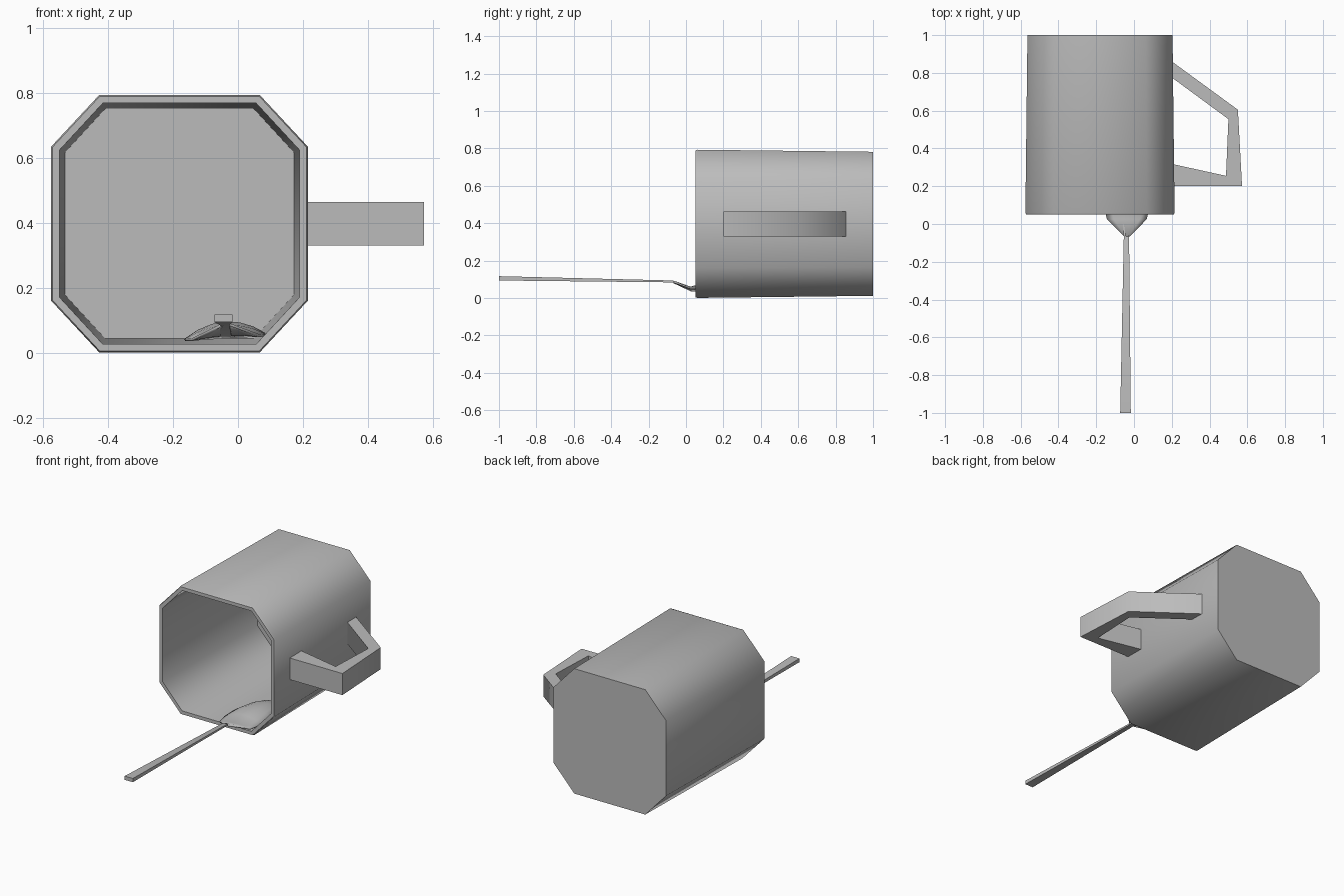
import bpy, bmesh, math

cube = bpy.data.objects.get("Cube")
if cube:
    bpy.data.objects.remove(cube, do_unlink=True)

grey = bpy.data.materials.new("plain grey")
grey.use_nodes = True
colour = (0.5, 0.5, 0.5, 1)
grey.diffuse_color = colour
grey.node_tree.nodes["Principled BSDF"].inputs["Base Color"].default_value = colour


def finish(name, bm, angle=60):
    """Turn a bmesh into a named, smooth shaded object."""
    bmesh.ops.recalc_face_normals(bm, faces=bm.faces)
    mesh = bpy.data.meshes.new(name)
    bm.to_mesh(mesh)
    bm.free()
    obj = bpy.data.objects.new(name, mesh)
    bpy.context.collection.objects.link(obj)
    mesh.materials.append(grey)
    bpy.ops.object.select_all(action='DESELECT')
    obj.select_set(True)
    bpy.context.view_layer.objects.active = obj
    bpy.ops.object.shade_smooth_by_angle(angle=math.radians(angle))
    return obj


def loft(bm, rings, cap_start=True, cap_end=True):
    """Bridge equal closed rings of points, capping the ends on request."""
    loops = [[bm.verts.new(p) for p in ring] for ring in rings]
    for a, b in zip(loops, loops[1:]):
        for i in range(len(a)):
            j = (i + 1) % len(a)
            bm.faces.new((a[i], a[j], b[j], b[i]))
    if cap_start:
        bm.faces.new(loops[0])
    if cap_end:
        bm.faces.new(loops[-1])


def octagon(y, inset):
    """Chamfered square across the mug, shrunk by an inset."""
    w, h = 0.395 - inset, 0.396 - inset
    u, v = 0.247 - inset * 0.45, 0.237 - inset * 0.45
    quarter = [(u, -h), (w, -v), (w, v), (u, h)]
    pts = quarter + [(-x, -z) for x, z in quarter]
    return [(x - 0.18, y, z + 0.397) for x, z in pts]


# Mug: closed back wall, outer wall, rim, inner wall and inner floor
bm = bmesh.new()
loft(bm, [octagon(1.0, 0.011), octagon(0.06, 0.0), octagon(0.05, 0.004),
          octagon(0.05, 0.025), octagon(0.95, 0.042)])
finish("mug", bm)

# Mug handle: bent strap on the left side
outline = [(0.205, 0.857), (0.55, 0.605), (0.572, 0.2), (0.205, 0.2),
           (0.205, 0.317), (0.487, 0.255), (0.5, 0.555), (0.205, 0.772)]
bm = bmesh.new()
loft(bm, [[(x, y, z) for x, y in outline] for z in (0.33, 0.463)])
finish("mug_handle", bm)

# Spoon handle: y, centre x, half width, bottom z, top z
stations = [(-1.0, -0.045, 0.028, 0.094, 0.117),
            (-0.07, -0.04, 0.014, 0.084, 0.094),
            (0.02, -0.038, 0.018, 0.05, 0.06)]
bm = bmesh.new()
loft(bm, [[(x - w, y, lo), (x + w, y, lo), (x + w, y, hi), (x - w, y, hi)]
          for y, x, w, lo, hi in stations])
finish("spoon_handle", bm, 30)

# Spoon bowl, lying face down: y, half width, rim z, crest z
stations = [(-0.065, 0.016, 0.088, 0.093), (0.025, 0.105, 0.05, 0.06),
            (0.1, 0.125, 0.05, 0.085), (0.2, 0.128, 0.05, 0.096),
            (0.3, 0.105, 0.05, 0.088), (0.37, 0.065, 0.05, 0.07),
            (0.4, 0.02, 0.05, 0.054)]
bm = bmesh.new()
rows = []
for y, w, rim, crest in stations:
    row = []
    for i in range(7):
        t = i / 3 - 1
        z = rim + (crest - rim) * (1 - t * t) + 0.06 * t * w
        row.append(bm.verts.new((-0.038 + t * w, y, z)))
    rows.append(row)
for a, b in zip(rows, rows[1:]):
    for i in range(6):
        bm.faces.new((a[i], a[i + 1], b[i + 1], b[i]))
bowl = finish("spoon_bowl", bm, 40)
shell = bowl.modifiers.new("thickness", 'SOLIDIFY')
shell.thickness = 0.008
shell.offset = -1
